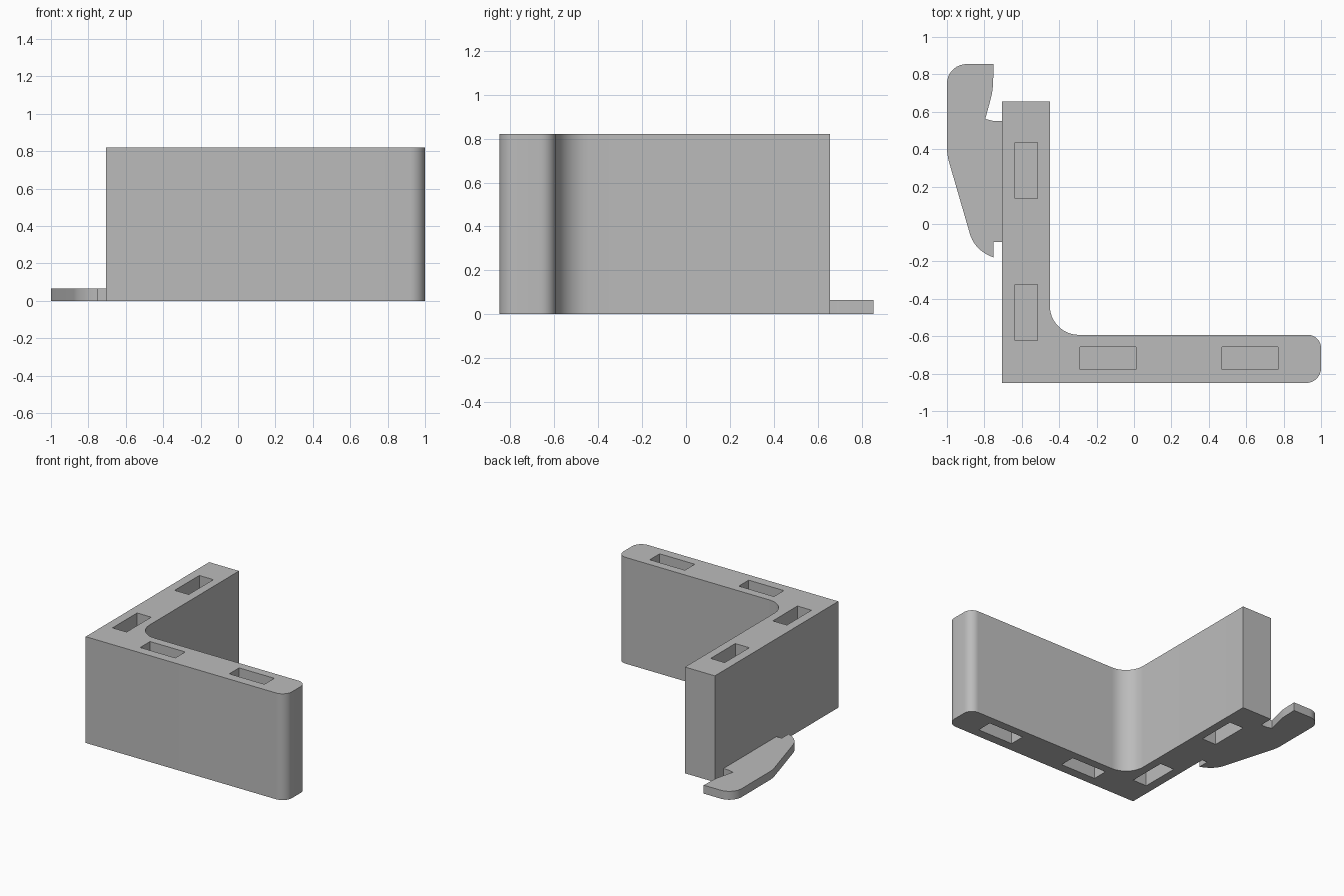
import bpy, bmesh, math
from mathutils import Vector
from mathutils.geometry import interpolate_bezier

cube = bpy.data.objects.get("Cube")
if cube:
    bpy.data.objects.remove(cube, do_unlink=True)

HEIGHT = 0.82
HOOK_HEIGHT = 0.065
SLOT_DEPTH = 0.2

grey = bpy.data.materials.new("plain grey")
grey.use_nodes = True
colour = (0.5, 0.5, 0.5, 1)
grey.diffuse_color = colour
grey.node_tree.nodes["Principled BSDF"].inputs["Base Color"].default_value = colour


def rounded(corners, steps=10):
    """Outline from (x, y, radius) corners of any angle."""
    points = []
    for i, (x, y, radius) in enumerate(corners):
        here = Vector((x, y, 0))
        if not radius:
            points.append(here)
            continue
        before = Vector((*corners[i - 1][:2], 0)) - here
        after = Vector((*corners[(i + 1) % len(corners)][:2], 0)) - here
        opening = before.angle(after)
        reach = radius / math.tan(opening / 2)
        start = here + before.normalized() * reach
        end = here + after.normalized() * reach
        # cubic handle length for a circular arc
        handle = radius * 4 / 3 * math.tan((math.pi - opening) / 4) / reach
        points += interpolate_bezier(start, start.lerp(here, handle),
                                     end.lerp(here, handle), end, steps)
    return points


def add_prism(bm, outline, bottom, top):
    face = bm.faces.new([bm.verts.new((p[0], p[1], bottom)) for p in outline])
    raised = bmesh.ops.extrude_face_region(bm, geom=[face])["geom"]
    verts = [v for v in raised if isinstance(v, bmesh.types.BMVert)]
    bmesh.ops.translate(bm, verts=verts, vec=(0, 0, top - bottom))


def finish(bm, name):
    bmesh.ops.recalc_face_normals(bm, faces=bm.faces[:])
    mesh = bpy.data.meshes.new(name)
    bm.to_mesh(mesh)
    bm.free()
    mesh.materials.append(grey)
    obj = bpy.data.objects.new(name, mesh)
    bpy.context.collection.objects.link(obj)
    return obj


def smooth(obj):
    bpy.ops.object.select_all(action="DESELECT")
    obj.select_set(True)
    bpy.context.view_layer.objects.active = obj
    bpy.ops.object.shade_smooth_by_angle(angle=math.radians(30))


# L-shaped wall with a rounded free end and a filleted inner corner
bm = bmesh.new()
add_prism(bm, rounded([
    (-0.705, -0.85, 0), (1, -0.85, 0.08), (1, -0.593, 0.07),
    (-0.45, -0.593, 0.155), (-0.45, 0.655, 0), (-0.705, 0.655, 0)]), 0, HEIGHT)
wall = finish(bm, "corner_wall")

# Blind slots in the top and bottom of both arms
bm = bmesh.new()
slots = [(-0.575, 0.285, 0.06, 0.15), (-0.575, -0.473, 0.06, 0.15),
         (-0.14, -0.718, 0.15, 0.06), (0.62, -0.718, 0.15, 0.06)]
for x, y, half_x, half_y in slots:
    outline = [(x + sx * half_x, y + sy * half_y)
               for sx, sy in ((-1, -1), (1, -1), (1, 1), (-1, 1))]
    add_prism(bm, outline, -0.1, SLOT_DEPTH)
    add_prism(bm, outline, HEIGHT - SLOT_DEPTH, HEIGHT + 0.1)
cutter = finish(bm, "slot_cutter")
cutter.hide_render = True

bpy.context.view_layer.objects.active = wall
cut = wall.modifiers.new("slots", "BOOLEAN")
cut.operation = "DIFFERENCE"
cut.solver = "EXACT"
cut.object = cutter
bpy.ops.object.modifier_apply(modifier=cut.name)
bpy.data.objects.remove(cutter, do_unlink=True)
smooth(wall)

# Flat hook on the outer side, with a notch at each end
bm = bmesh.new()
add_prism(bm, rounded([
    (-0.75, 0.855, 0), (-1, 0.855, 0.105), (-1, 0.37, 0.3),
    (-0.855, -0.13, 0.18), (-0.75, -0.18, 0), (-0.75, -0.095, 0),
    (-0.705, -0.095, 0), (-0.705, 0.55, 0), (-0.75, 0.55, 0),
    (-0.795, 0.562, 0), (-0.755, 0.71, 0.4)]), 0, HOOK_HEIGHT)
smooth(finish(bm, "side_hook"))
